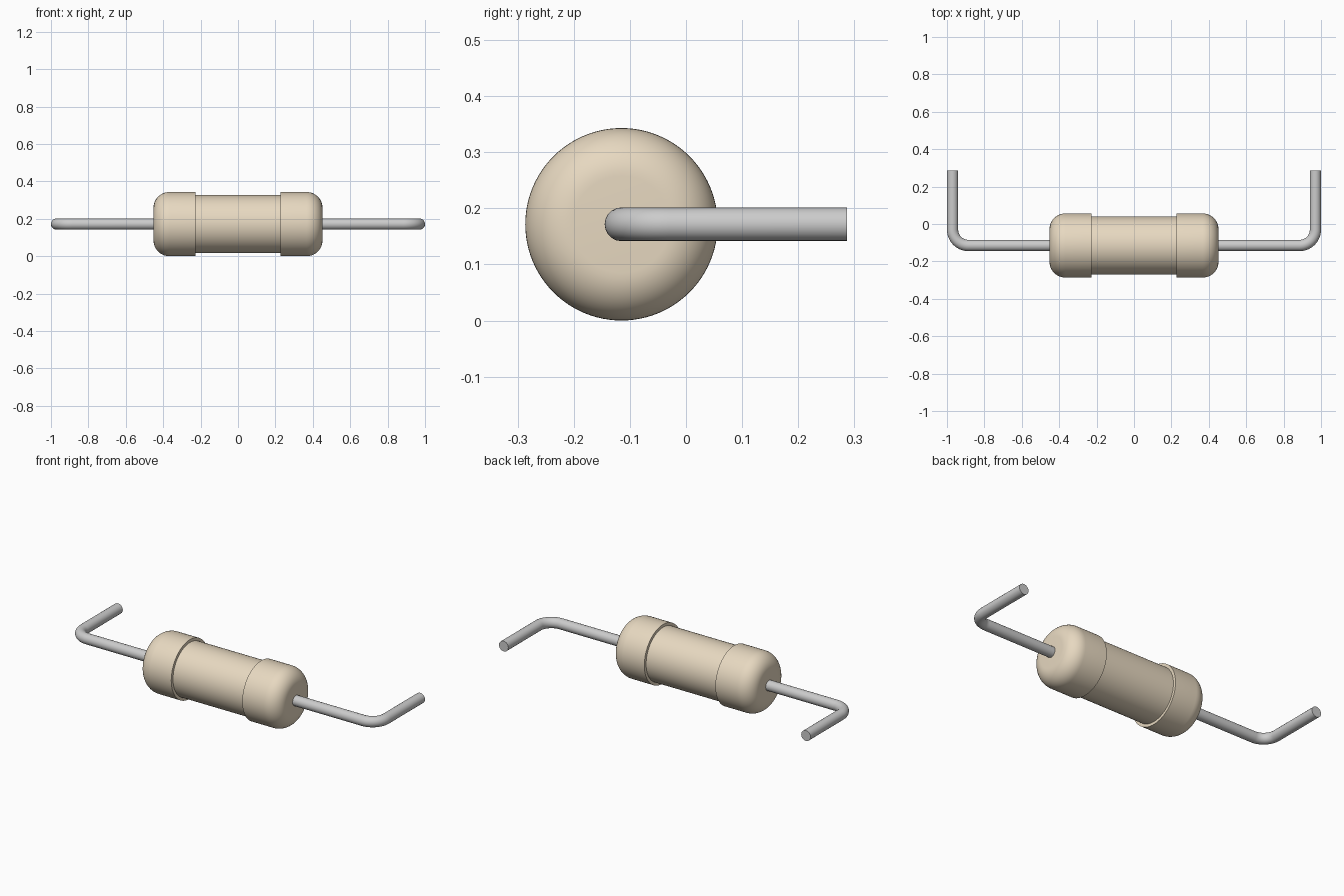
import bpy, bmesh
from math import sin, cos, pi, radians

if "Cube" in bpy.data.objects:
    bpy.data.objects.remove(bpy.data.objects["Cube"])

AXIS_Y, AXIS_Z = -0.115, 0.1715      # centre line of the resistor
CAP_R, MID_R = 0.1715, 0.155
END_X, STEP_X, FILLET = 0.452, 0.228, 0.085
WIRE_R, WIRE_X, BEND_R = 0.03, 0.97, 0.085


def material(name, color):
    mat = bpy.data.materials.new(name)
    mat.diffuse_color = color
    mat.use_nodes = True
    mat.node_tree.nodes["Principled BSDF"].inputs["Base Color"].default_value = mat.diffuse_color
    return mat


def smooth(obj):
    bpy.ops.object.select_all(action='DESELECT')
    obj.select_set(True)
    bpy.context.view_layer.objects.active = obj
    bpy.ops.object.shade_smooth_by_angle(angle=radians(35))


def lathe_x(name, profile, mat, sides=96):
    """Revolve (x, radius) points about the x axis, with flat closed ends."""
    bm = bmesh.new()
    rings = [[bm.verts.new((x, r * cos(2 * pi * i / sides), r * sin(2 * pi * i / sides)))
              for i in range(sides)] for x, r in profile]
    for a, b in zip(rings, rings[1:]):
        for i in range(sides):
            j = (i + 1) % sides
            bm.faces.new((a[i], a[j], b[j], b[i]))
    bm.faces.new(rings[0])
    bm.faces.new(rings[-1])
    bmesh.ops.recalc_face_normals(bm, faces=bm.faces)
    mesh = bpy.data.meshes.new(name)
    bm.to_mesh(mesh)
    bm.free()
    obj = bpy.data.objects.new(name, mesh)
    bpy.context.collection.objects.link(obj)
    obj.location = (0, AXIS_Y, AXIS_Z)
    mesh.materials.append(mat)
    smooth(obj)


def wire(name, side, mat):
    """Round lead that leaves the body and bends back towards +y."""
    path = [(END_X - 0.02, AXIS_Y)]
    for i in range(17):
        a = -pi / 2 + i * pi / 32
        path.append((WIRE_X - BEND_R + BEND_R * cos(a), AXIS_Y + BEND_R + BEND_R * sin(a)))
    path.append((WIRE_X, 0.2865))
    curve = bpy.data.curves.new(name, 'CURVE')
    curve.dimensions = '3D'
    curve.bevel_depth = WIRE_R
    curve.bevel_resolution = 8
    curve.use_fill_caps = True
    spline = curve.splines.new('POLY')
    spline.points.add(len(path) - 1)
    for p, (x, y) in zip(spline.points, path):
        p.co = (side * x, y, AXIS_Z, 1)
    obj = bpy.data.objects.new(name, curve)
    bpy.context.collection.objects.link(obj)
    curve.materials.append(mat)
    bpy.ops.object.select_all(action='DESELECT')
    obj.select_set(True)
    bpy.context.view_layer.objects.active = obj
    bpy.ops.object.convert(target='MESH')
    smooth(bpy.context.object)


tan = material("tan_ceramic", (0.80, 0.69, 0.53, 1))
metal = material("lead_metal", (0.75, 0.75, 0.73, 1))

# body: slim middle with a wider rounded cap at each end
half = [(STEP_X, MID_R), (STEP_X, CAP_R)]
for i in range(13):
    a = pi / 2 * (1 - i / 12)
    half.append((END_X - FILLET + FILLET * cos(a), CAP_R - FILLET + FILLET * sin(a)))
lathe_x("resistor_body", [(-x, r) for x, r in reversed(half)] + half, tan)

# bent leads
wire("right_lead", 1, metal)
wire("left_lead", -1, metal)
